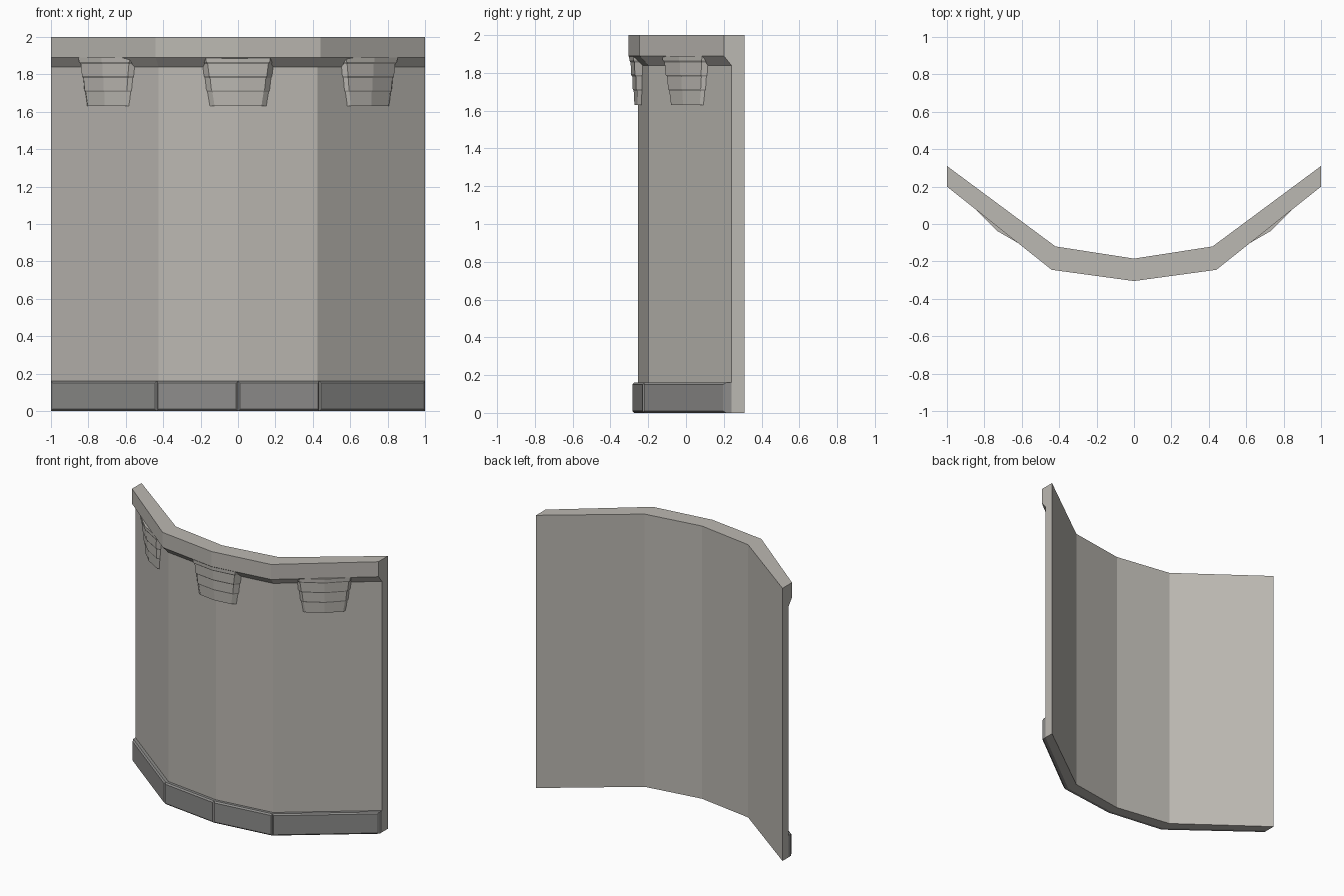
import bpy, bmesh, math
from mathutils import Matrix

if "Cube" in bpy.data.objects:
    bpy.data.objects.remove(bpy.data.objects["Cube"])


def material(name, rgb):
    m = bpy.data.materials.new(name)
    m.diffuse_color = (*rgb, 1)
    m.use_nodes = True
    m.node_tree.nodes["Principled BSDF"].inputs["Base Color"].default_value = m.diffuse_color
    return m


STONE = material("warm_grey_stone", (0.50, 0.48, 0.445))
SKIRT = material("dark_grey_stone", (0.265, 0.262, 0.255))


def finish(bm, name, mat):
    bmesh.ops.recalc_face_normals(bm, faces=bm.faces)
    me = bpy.data.meshes.new(name)
    bm.to_mesh(me)
    bm.free()
    me.materials.append(mat)
    ob = bpy.data.objects.new(name, me)
    bpy.context.collection.objects.link(ob)
    return ob


def loft(name, rings, mat):
    """Skin closed rings of equal length and cap both ends."""
    bm = bmesh.new()
    vs = [[bm.verts.new(p) for p in r] for r in rings]
    n = len(vs[0])
    for a, b in zip(vs, vs[1:]):
        for i in range(n):
            j = (i + 1) % n
            bm.faces.new((a[i], a[j], b[j], b[i]))
    bm.faces.new(vs[0])
    bm.faces.new(vs[-1])
    return finish(bm, name, mat)


def mirrored(half):
    return [(-x, y) for x, y in reversed(half[1:])] + half


# Plan lines of the bent wall, centre to right end
back = mirrored([(0, -0.185), (0.42, -0.12), (1, 0.31)])
front = mirrored([(0, -0.255), (0.425, -0.20), (1, 0.24)])
lip = mirrored([(0, -0.305), (0.44, -0.245), (1, 0.20)])
skirt = mirrored([(0, -0.285), (0.437, -0.229), (1, 0.202)])

# Wall with its overhanging cornice, one section per bend
loft("curved_wall", [
    [(*b, 0), (*f, 0), (*f, 1.84), (*c, 1.89), (*c, 2), (*b, 2)]
    for b, f, c in zip(back, front, lip)], STONE)

# Skirting blocks, one per panel, chamfered around the front face
for i in range(4):
    bm = bmesh.new()
    plan = (front[i], skirt[i], skirt[i + 1], front[i + 1])
    lo = [bm.verts.new((*p, 0)) for p in plan]
    hi = [bm.verts.new((*p, 0.16)) for p in plan]
    bm.faces.new(lo)
    bm.faces.new(hi)
    for j in (0, 2):
        bm.faces.new((lo[j], lo[j + 1], hi[j + 1], hi[j]))
    face = bm.faces.new((lo[1], lo[2], hi[2], hi[1]))
    bm.faces.new((lo[3], lo[0], hi[0], hi[3]))
    bmesh.ops.bevel(bm, geom=list(face.edges), offset=0.01, segments=1,
                    affect='EDGES')
    finish(bm, f"skirting_block_{i + 1}", SKIRT)


# Stepped corbels: (height, half width, depth), bowed in plan
LEVELS = [(1.89, 0.203, 0.046), (1.865, 0.199, 0.045), (1.855, 0.192, 0.038),
          (1.79, 0.184, 0.036), (1.78, 0.179, 0.029), (1.715, 0.172, 0.027),
          (1.705, 0.167, 0.022), (1.63, 0.155, 0.018)]


def corbel_ring(z, w, d):
    half = [(0, -d), (w - 0.03, 0.13 * (w - 0.03) - d),
            (w, 0.13 * w + 0.003), (w, 0.05)]
    return [(x, y, z) for x, y in mirrored(half)]


turn = math.atan2(0.44, 0.575)
push = 0.011
for name, side in (("left", -1), ("centre", 0), ("right", 1)):
    ob = loft(name + "_corbel", [corbel_ring(*l) for l in LEVELS], STONE)
    if side:
        x = side * (0.695 + push * math.sin(turn))
        y = 0.007 - push * math.cos(turn)
    else:
        x, y = 0, -0.255
    ob.data.transform(Matrix.Translation((x, y, 0))
                      @ Matrix.Rotation(side * turn, 4, 'Z'))
